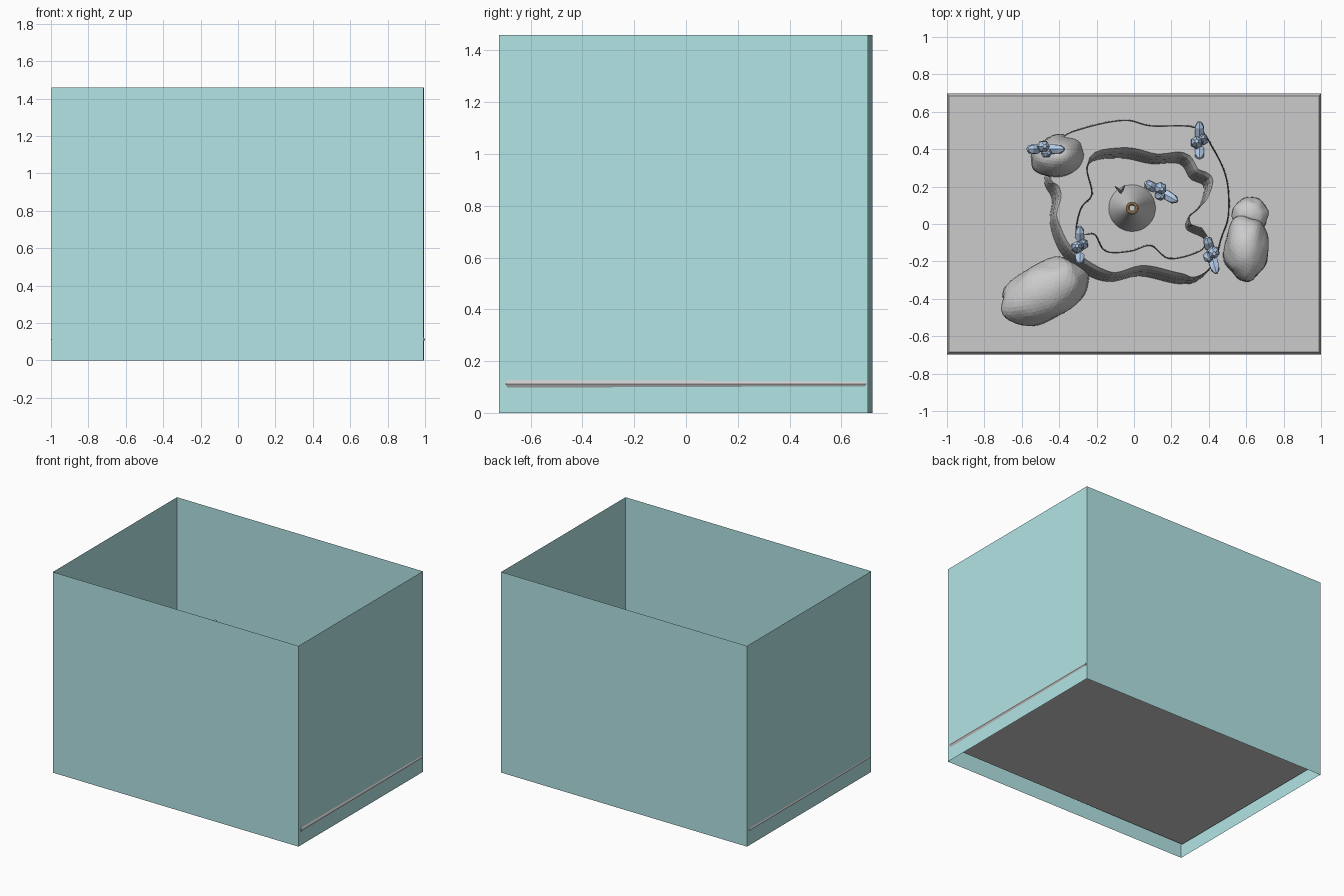
import bpy, bmesh, math, random
from mathutils import Vector, Matrix, noise

if "Cube" in bpy.data.objects:
    bpy.data.objects.remove(bpy.data.objects["Cube"])

random.seed(4)
GROUND = 0.13


def material(name, rgb):
    m = bpy.data.materials.new(name)
    m.diffuse_color = (*rgb, 1)
    m.use_nodes = True
    m.node_tree.nodes["Principled BSDF"].inputs["Base Color"].default_value = m.diffuse_color
    return m


GLASS = material("teal_glass", (0.45, 0.78, 0.79))
BLUE = material("crystal_blue", (0.47, 0.63, 0.85))
ORANGE = material("orange", (0.72, 0.4, 0.18))


def finish(name, bm, mat=None, recalc=True):
    if recalc:
        bmesh.ops.recalc_face_normals(bm, faces=bm.faces)
    me = bpy.data.meshes.new(name)
    bm.to_mesh(me)
    bm.free()
    ob = bpy.data.objects.new(name, me)
    bpy.context.collection.objects.link(ob)
    if mat:
        me.materials.append(mat)
    return ob


# open tank: four thin walls, turned very slightly
bm = bmesh.new()
corners = [(-0.997, -0.705), (0.992, -0.722), (0.995, 0.703), (-0.995, 0.72)]
low = [bm.verts.new((x, y, 0)) for x, y in corners]
high = [bm.verts.new((x, y, 1.46)) for x, y in corners]
for i in range(4):
    j = (i + 1) % 4
    bm.faces.new((low[i], low[j], high[j], high[i]))
finish("tank_walls", bm, GLASS, recalc=False)

# ground slab with a ridged rim
bm = bmesh.new()
loops = []
for inset, z in ((0.012, 0.09), (0, 0.112), (0.012, 0.135)):
    loops.append([bm.verts.new((sx * (1 - inset), sy * (0.697 - inset), z))
                  for sx, sy in ((-1, -1), (1, -1), (1, 1), (-1, 1))])
bm.faces.new(loops[0])
bm.faces.new(loops[2])
for a, b in zip(loops, loops[1:]):
    for i in range(4):
        j = (i + 1) % 4
        bm.faces.new((a[i], a[j], b[j], b[i]))
finish("ground_slab", bm)


def smooth_loop(pts, per=6):
    """Closed curve through the points."""
    out, n = [], len(pts)
    for i in range(n):
        p = [Vector(pts[(i + k) % n]) for k in (-1, 0, 1, 2)]
        for s in range(per):
            t = s / per
            out.append(0.5 * (2 * p[1] + (p[2] - p[0]) * t
                              + (2 * p[0] - 5 * p[1] + 4 * p[2] - p[3]) * t * t
                              + (3 * p[1] - p[0] - 3 * p[2] + p[3]) * t ** 3))
    return out


# rock ring: gentler on the sides facing front and left
outer = smooth_loop([(-.40, .45), (-.26, .52), (-.05, .56), (.09, .53), (.33, .52),
                     (.43, .40), (.50, .24), (.51, .05), (.47, -.08), (.43, -.21),
                     (.33, -.31), (.22, -.32), (.03, -.28), (-.13, -.31), (-.26, -.27),
                     (-.39, -.16), (-.45, 0), (-.44, .13), (-.48, .24)])
inner = smooth_loop([(-.24, .32), (-.07, .35), (.09, .32), (.24, .32), (.30, .24),
                     (.37, .20), (.35, .10), (.29, .04), (.28, -.03), (.37, -.08),
                     (.35, -.14), (.19, -.18), (.09, -.11), (-.02, -.14), (-.15, -.14),
                     (-.21, -.05), (-.30, -.05), (-.28, .08), (-.22, .16)])


def slope_in(loop, sign, amount):
    """Pull a loop into the rock; most where the wall faces front or left."""
    res, n = [], len(loop)
    for i, p in enumerate(loop):
        d = loop[(i + 2) % n] - loop[i - 2]
        nor = Vector((-d.y, d.x)).normalized() * sign
        lit = max(0.1, nor.dot(Vector((-0.6, -0.8))))
        res.append(p - nor * lit * amount)
    return res


TOP = 0.5
bm = bmesh.new()
levels = [(0, 0.11), (0.012, 0.25), (0.03, 0.4), (0.05, 0.475), (0.07, TOP)]
rings = [(slope_in(outer, 1, a), z) for a, z in levels]
rings += [(slope_in(inner, -1, a), z) for a, z in reversed(levels)]
verts = [[bm.verts.new((p.x, p.y, z)) for p in loop] for loop, z in rings]
count = len(outer)
for k in range(len(verts)):
    a, b = verts[k], verts[(k + 1) % len(verts)]
    for i in range(count):
        j = (i + 1) % count
        bm.faces.new((a[i], a[j], b[j], b[i]))
finish("rock_ring", bm)


def boulder(name, x, y, rx, ry, top, turn=0):
    bm = bmesh.new()
    bmesh.ops.create_icosphere(bm, subdivisions=4, radius=1)
    rot = Matrix.Rotation(math.radians(turn), 3, 'Z')
    for v in bm.verts:
        c = v.co * (1 + 0.12 * noise.noise(v.co * 1.8 + Vector((x, y, top)) * 9))
        h = math.sqrt(abs(v.co.z)) if v.co.z > 0 else 0.0
        p = rot @ Vector((c.x * rx, c.y * ry, 0))
        v.co = (x + p.x, y + p.y, 0.12 + h * (top - 0.12))
    finish(name, bm)


# boulders leaning on the ring
boulder("boulder_front_left", -0.48, -0.36, 0.25, 0.155, 0.42, 28)
boulder("boulder_right", 0.60, -0.13, 0.12, 0.18, 0.42)
boulder("boulder_right_low", 0.62, 0.05, 0.10, 0.09, 0.28)
boulder("boulder_back_left", -0.40, 0.36, 0.15, 0.115, 0.72, 15)


def crystal(bm, base, lean, turn, length, radius):
    """Six-sided crystal, pointed at both ends."""
    m = (Matrix.Translation(base) @ Matrix.Rotation(turn, 4, 'Z')
         @ Matrix.Rotation(lean, 4, 'Y'))
    prof = [(0.55, 0), (1.0, 0.3), (0.9, 0.75), (0.3, 1.0)]
    rows = [[bm.verts.new(m @ Vector((r * radius * math.cos(k * math.pi / 3),
                                      r * radius * math.sin(k * math.pi / 3),
                                      h * length))) for k in range(6)] for r, h in prof]
    bm.faces.new(rows[0])
    bm.faces.new(rows[-1])
    for a, b in zip(rows, rows[1:]):
        for i in range(6):
            j = (i + 1) % 6
            bm.faces.new((a[i], a[j], b[j], b[i]))


def cluster(name, x, y, z, degrees):
    bm = bmesh.new()
    turn = math.radians(degrees)
    u = Vector((math.cos(turn), math.sin(turn), 0))
    w = Vector((-u.y, u.x, 0))
    o = Vector((x, y, z))
    for along, side, lean, length, rad in ((0, 0.015, 0.1, 0.13, 0.034),
                                           (0.01, -0.02, 0.25, 0.10, 0.027),
                                           (0.02, 0, 1.0, 0.115, 0.029),
                                           (-0.015, 0, -0.8, 0.09, 0.029)):
        crystal(bm, o + u * along + w * side, lean, turn, length, rad)
    finish(name, bm, BLUE)


# crystal clusters
cluster("crystals_back_left", -0.49, 0.40, 0.69, 0)
cluster("crystals_back_right", 0.35, 0.43, 0.48, 90)
cluster("crystals_front_left", -0.29, -0.13, 0.46, 90)
cluster("crystals_front_right", 0.41, -0.15, 0.48, -75)
cluster("crystals_centre", 0.13, 0.18, 0.12, -30)

# central cone
bm = bmesh.new()
bmesh.ops.create_cone(bm, cap_ends=True, segments=32, radius1=0.13, radius2=0.025, depth=0.32,
                      matrix=Matrix.Translation((-0.01, 0.085, 0.28)))
cone = finish("centre_cone", bm)

# orange collar and pale block on its tip
bpy.ops.mesh.primitive_torus_add(location=(-0.01, 0.085, 0.445), major_radius=0.025,
                                 minor_radius=0.009, major_segments=24, minor_segments=10)
collar = bpy.context.object
collar.name = "orange_collar"
collar.data.materials.append(ORANGE)
for ob in (cone, collar):
    bpy.context.view_layer.objects.active = ob
    bpy.ops.object.select_all(action='DESELECT')
    ob.select_set(True)
    bpy.ops.object.shade_smooth_by_angle()
bm = bmesh.new()
bmesh.ops.create_cube(bm, size=0.03, matrix=Matrix.Translation((-0.01, 0.085, 0.45)))
finish("tip_block", bm)

# small branching twig behind the cone
bm = bmesh.new()
for dx, dy, dz in ((0, 0, 0.09), (0.035, -0.03, 0.06), (-0.03, 0.03, 0.07), (0.02, 0.035, 0.06)):
    d = Vector((dx, dy, dz))
    start = Vector((-0.07, 0.17, 0.18))
    m = Matrix.Translation(start + d / 2) @ d.to_track_quat('Z', 'Y').to_matrix().to_4x4()
    bmesh.ops.create_cone(bm, cap_ends=True, segments=6, radius1=0.009, radius2=0.004,
                          depth=d.length, matrix=m)
finish("twig", bm)
